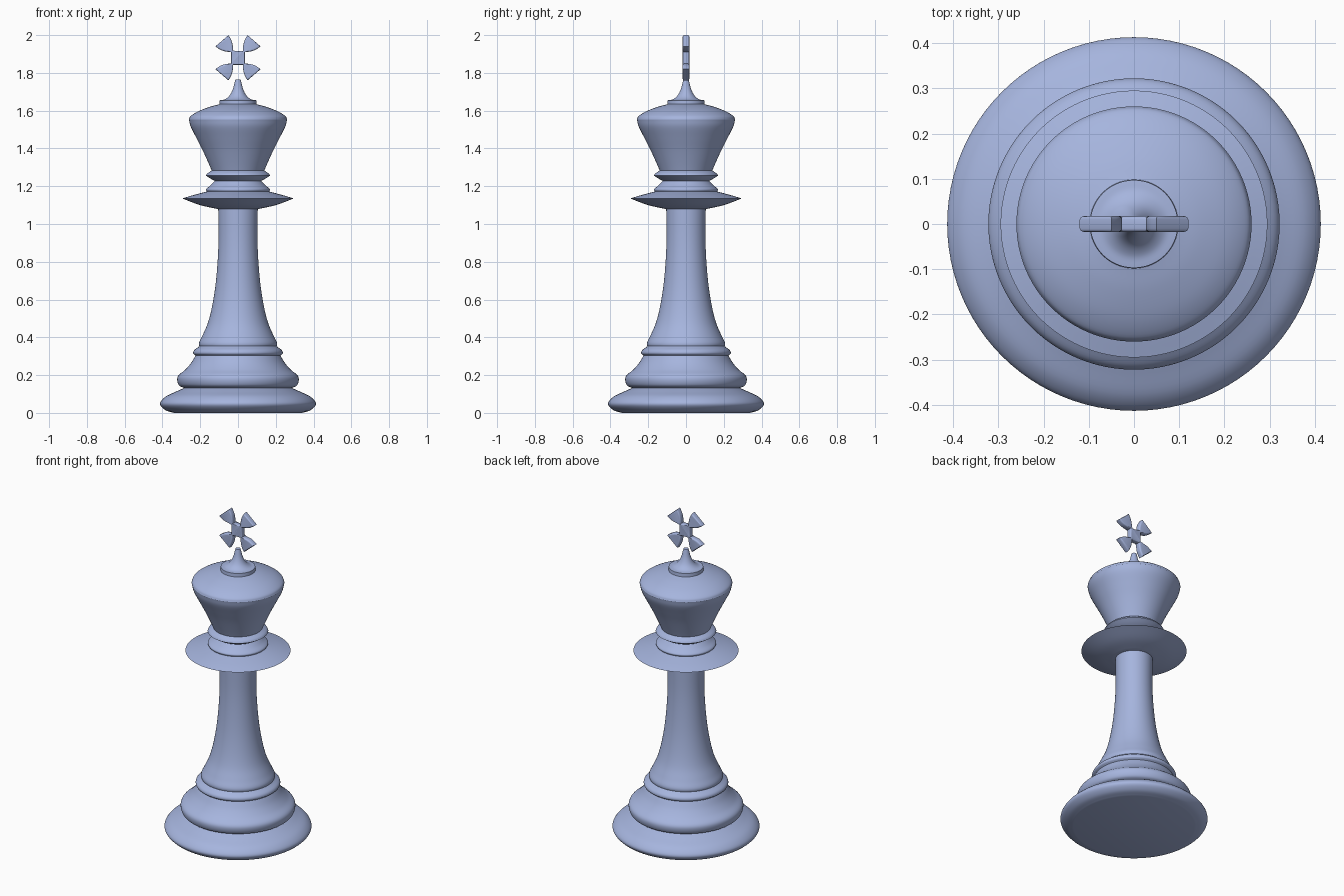
import bpy, bmesh, math
from mathutils import Vector

if "Cube" in bpy.data.objects:
    bpy.data.objects.remove(bpy.data.objects["Cube"])

mat = bpy.data.materials.new("periwinkle_blue")
mat.diffuse_color = (0.38, 0.46, 0.73, 1)
mat.use_nodes = True
mat.node_tree.nodes["Principled BSDF"].inputs["Base Color"].default_value = mat.diffuse_color


def curve_through(pts, steps=5):
    """Catmull-Rom curve through 2D points."""
    if len(pts) < 3:
        return [Vector(p) for p in pts]
    p = [Vector(q) for q in pts]
    p = [2 * p[0] - p[1]] + p + [2 * p[-1] - p[-2]]
    out = []
    for i in range(1, len(p) - 2):
        a, b, c, d = p[i - 1:i + 3]
        for k in range(steps):
            t = k / steps
            out.append(0.5 * (2 * b + (c - a) * t + (2 * a - 5 * b + 4 * c - d) * t * t
                              + (3 * b - a - 3 * c + d) * t ** 3))
    return out + [p[-2]]


def finish(name, bm, angle=35):
    bmesh.ops.remove_doubles(bm, verts=bm.verts, dist=1e-5)
    bmesh.ops.recalc_face_normals(bm, faces=bm.faces)
    me = bpy.data.meshes.new(name)
    bm.to_mesh(me)
    bm.free()
    ob = bpy.data.objects.new(name, me)
    bpy.context.collection.objects.link(ob)
    me.materials.append(mat)
    bpy.ops.object.select_all(action='DESELECT')
    ob.select_set(True)
    bpy.context.view_layer.objects.active = ob
    bpy.ops.object.shade_smooth_by_angle(angle=math.radians(angle))
    return ob


def lathe(name, runs, n=96):
    """Spin smooth (radius, z) runs around z; run ends are creases."""
    bm = bmesh.new()
    prof = []
    for run in runs:
        prof += [q for q in curve_through(run) if not prof or (q - prof[-1]).length > 1e-5]
    vs = [bm.verts.new((max(q.x, 0), 0, q.y)) for q in prof]
    es = [bm.edges.new(e) for e in zip(vs, vs[1:])]
    bmesh.ops.spin(bm, geom=vs + es, axis=(0, 0, 1), cent=(0, 0, 0),
                   angle=2 * math.pi, steps=n, use_merge=True)
    return finish(name, bm)


# Foot and stepped base
lathe("base", [
    [(0, 0), (0.34, 0)],
    [(0.34, 0), (0.385, 0.015), (0.413, 0.048), (0.385, 0.085), (0.33, 0.112), (0.285, 0.132)],
    [(0.285, 0.132), (0.312, 0.145), (0.322, 0.175), (0.314, 0.2), (0.28, 0.228),
     (0.25, 0.262), (0.225, 0.303)],
    [(0.225, 0.303), (0.237, 0.315), (0.232, 0.332), (0.208, 0.35), (0.202, 0.357)],
    [(0.202, 0.357), (0, 0.357)]])

# Tapered stem
lathe("stem", [
    [(0, 0.34), (0.2, 0.34)],
    [(0.2, 0.34), (0.207, 0.368), (0.188, 0.41), (0.16, 0.475), (0.138, 0.56), (0.12, 0.67),
     (0.108, 0.8), (0.103, 0.93), (0.105, 1.1)],
    [(0.105, 1.1), (0, 1.1)]])

# Wide collar and neck ring
lathe("collar", [
    [(0, 1.08), (0.11, 1.08)],
    [(0.11, 1.08), (0.2, 1.1), (0.295, 1.135)],
    [(0.295, 1.135), (0.24, 1.152), (0.165, 1.172)],
    [(0.165, 1.172), (0.168, 1.185), (0.145, 1.205), (0.122, 1.228)],
    [(0.122, 1.228), (0.145, 1.24), (0.17, 1.256)],
    [(0.17, 1.256), (0.162, 1.268), (0.14, 1.282)],
    [(0.14, 1.282), (0, 1.282)]])

# Flared crown
lathe("crown", [
    [(0, 1.26), (0.13, 1.26)],
    [(0.13, 1.26), (0.153, 1.315), (0.187, 1.39), (0.22, 1.455), (0.25, 1.515), (0.26, 1.553)],
    [(0.26, 1.553), (0.25, 1.572), (0.21, 1.597), (0.15, 1.62), (0.098, 1.634)],
    [(0.098, 1.634), (0.097, 1.655)],
    [(0.097, 1.655), (0.07, 1.66), (0.045, 1.68), (0.027, 1.715), (0.014, 1.765)],
    [(0.014, 1.765), (0, 1.765)]])

# Flared cross: one arm outline repeated four times
bm = bmesh.new()
outline = []
half = [(0.026, 0.032), (0.027, 0.055), (0.034, 0.085), (0.05, 0.115)]
arm = curve_through([(-x, y) for x, y in reversed(half)], 3)
arm = arm + [Vector((-q.x, q.y)) for q in reversed(arm)]
for k in range(4):
    a = -k * math.pi / 2
    for q in arm:
        w = 1.2 if k % 2 else 1.0          # side arms flare a little wider
        x, y = q.x * w, q.y + 0.005
        outline.append((x * math.cos(a) - y * math.sin(a), x * math.sin(a) + y * math.cos(a)))
f = bm.faces.new([bm.verts.new((x, -0.018, z + 1.88)) for x, z in outline])
ext = bmesh.ops.extrude_face_region(bm, geom=[f])
new = [v for v in ext['geom'] if isinstance(v, bmesh.types.BMVert)]
bmesh.ops.translate(bm, verts=new, vec=(0, 0.036, 0))
caps = [g for g in bm.faces if abs(g.normal.y) > 0.9 or len(g.verts) > 4]
rim = list({e for g in caps for e in g.edges})
bmesh.ops.bevel(bm, geom=rim, offset=0.008, segments=3, profile=0.5, affect='EDGES')
finish("cross", bm)
